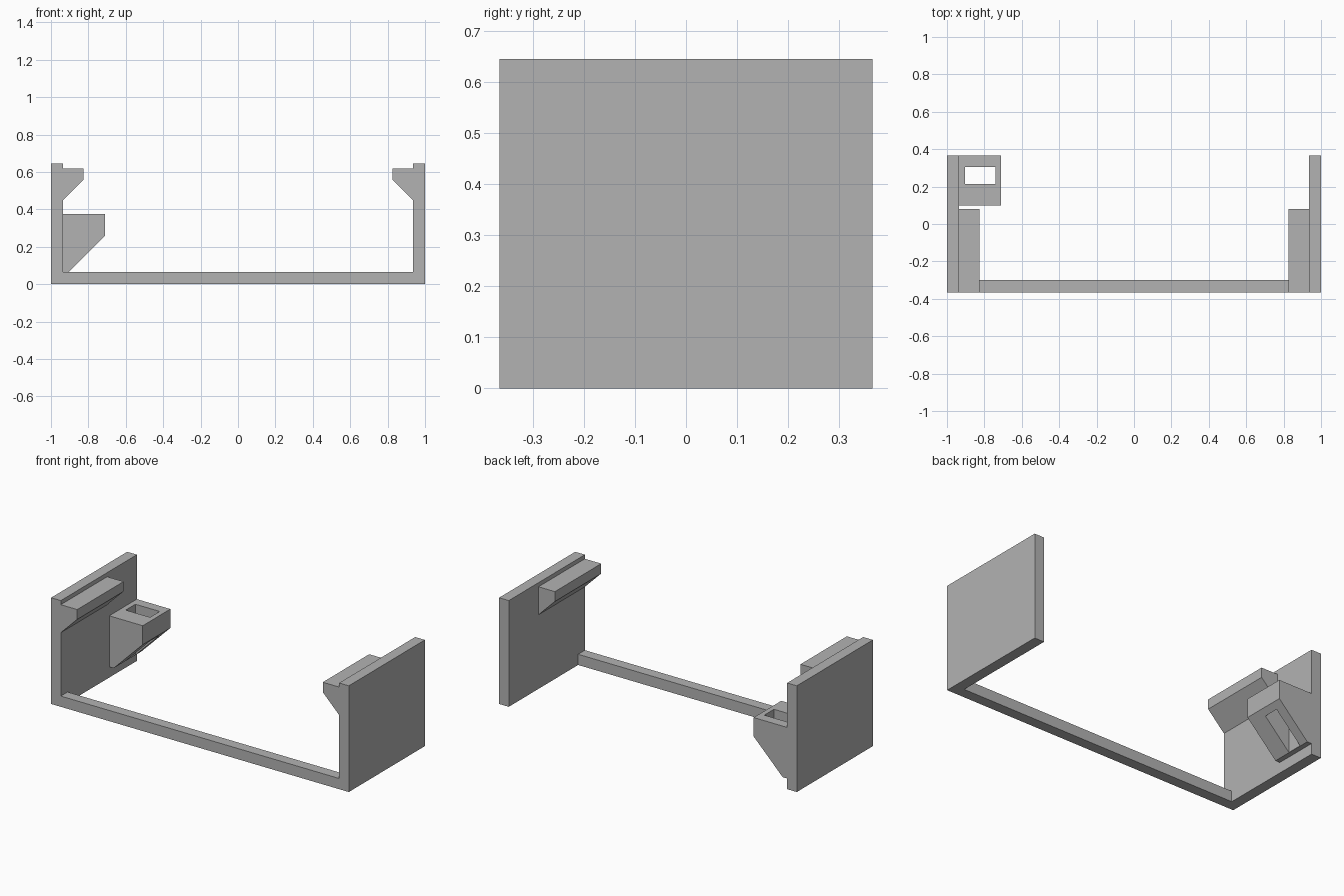
import bpy
import bmesh
from mathutils import Vector

cube = bpy.data.objects.get("Cube")
if cube:
    bpy.data.objects.remove(cube, do_unlink=True)

grey = bpy.data.materials.new("plain grey")
grey.use_nodes = True
colour = (0.45, 0.45, 0.45, 1)
grey.diffuse_color = colour
grey.node_tree.nodes["Principled BSDF"].inputs["Base Color"].default_value = colour

WALL = 0.065      # wall thickness
HALF = 0.365      # half depth
INNER = 1 - WALL  # inner face of the side walls


def extrude_profile(name, points, y0, y1):
    """Extrude an x-z outline from y0 to y1."""
    bm = bmesh.new()
    face = bm.faces.new([bm.verts.new((x, y0, z)) for x, z in points])
    grown = bmesh.ops.extrude_face_region(bm, geom=[face])
    verts = [v for v in grown["geom"] if isinstance(v, bmesh.types.BMVert)]
    bmesh.ops.translate(bm, verts=verts, vec=Vector((0, y1 - y0, 0)))
    bmesh.ops.recalc_face_normals(bm, faces=bm.faces)
    mesh = bpy.data.meshes.new(name)
    bm.to_mesh(mesh)
    bm.free()
    mesh.materials.append(grey)
    obj = bpy.data.objects.new(name, mesh)
    bpy.context.collection.objects.link(obj)
    return obj


def box_outline(x0, x1, z0, z1):
    return [(x0, z0), (x1, z0), (x1, z1), (x0, z1)]


# Crossbar joining the walls along the front
extrude_profile("crossbar", box_outline(-INNER, INNER, 0, WALL), -HALF, -HALF + WALL)

# Side walls with a chamfered ledge on the inside
ledge = [(INNER, 0.45), (INNER, 0.62), (0.825, 0.62), (0.825, 0.56)]
for side, s in (("left", 1), ("right", -1)):
    extrude_profile(side + "_wall", box_outline(s * INNER, s, 0, 0.645), -HALF, HALF)
    extrude_profile(side + "_ledge", [(s * x, z) for x, z in ledge], -HALF, 0.08)

# Wedge bracket on the right wall, with a slot cut straight down through it
bracket = extrude_profile(
    "slotted_bracket",
    [(-INNER, WALL), (-0.905, WALL), (-0.71, 0.26), (-0.71, 0.375), (-INNER, 0.375)],
    0.10, HALF)
cutter = extrude_profile("slot_cutter", box_outline(-0.904, -0.74, -0.1, 0.5), 0.213, 0.306)
cutter.hide_render = True
cutter.hide_set(True)
cut = bracket.modifiers.new("slot", "BOOLEAN")
cut.operation = "DIFFERENCE"
cut.solver = "EXACT"
cut.object = cutter
